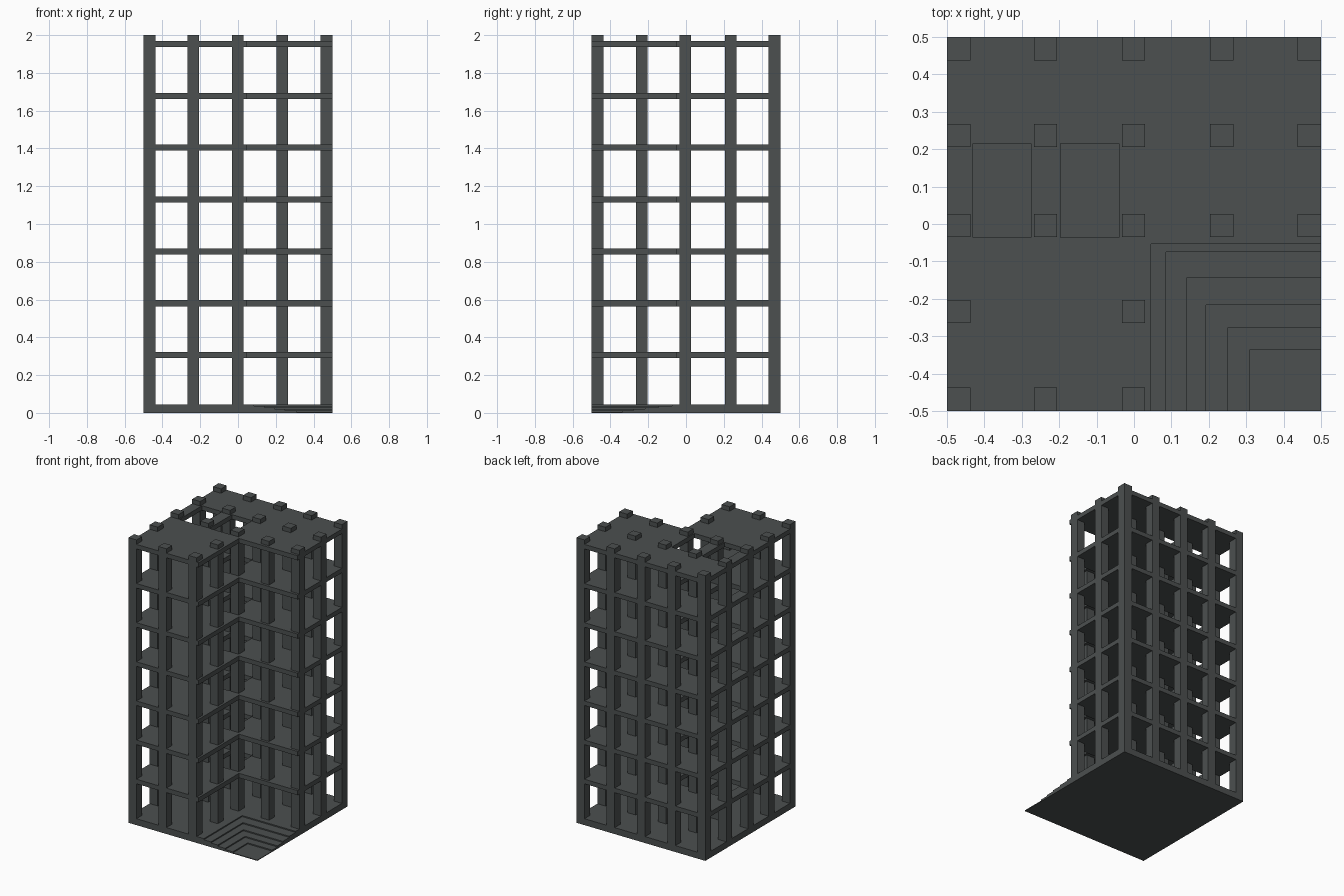
import bpy, bmesh

if "Cube" in bpy.data.objects:
    bpy.data.objects.remove(bpy.data.objects["Cube"])

mat = bpy.data.materials.new("dark concrete grey")
mat.diffuse_color = (0.072, 0.080, 0.080, 1)
mat.use_nodes = True
mat.node_tree.nodes["Principled BSDF"].inputs["Base Color"].default_value = mat.diffuse_color


def plate(name, xs, ys, keep, z0, z1):
    """Flat slab: grid cells accepted by keep(x, y), extruded from z0 to z1."""
    bm = bmesh.new()
    grid = {(i, j): bm.verts.new((x, y, z0))
            for i, x in enumerate(xs) for j, y in enumerate(ys)}
    for i in range(len(xs) - 1):
        for j in range(len(ys) - 1):
            if keep((xs[i] + xs[i + 1]) / 2, (ys[j] + ys[j + 1]) / 2):
                bm.faces.new([grid[i, j], grid[i + 1, j],
                              grid[i + 1, j + 1], grid[i, j + 1]])
    bmesh.ops.delete(bm, geom=[v for v in bm.verts if not v.link_faces],
                     context='VERTS')
    ext = bmesh.ops.extrude_face_region(bm, geom=bm.faces[:], use_keep_orig=True)
    for v in ext["geom"]:
        if isinstance(v, bmesh.types.BMVert):
            v.co.z = z1
    bmesh.ops.recalc_face_normals(bm, faces=bm.faces[:])
    me = bpy.data.meshes.new(name)
    bm.to_mesh(me)
    bm.free()
    me.materials.append(mat)
    ob = bpy.data.objects.new(name, me)
    bpy.context.collection.objects.link(ob)
    return ob


# Base slab with nested steps sinking into the front right corner
base_top = 0.045
steps = [(0.085, -0.075), (0.14, -0.145), (0.193, -0.217),
         (0.25, -0.278), (0.31, -0.335)]
bm = bmesh.new()
sx = [-0.5] + [s[0] for s in steps] + [0.5]
sy = [-0.5] + [s[1] for s in reversed(steps)] + [0.5]
for level in range(len(steps) + 1):
    def ring(x, y, n=level):
        return sum(x > a and y < b for a, b in steps) == n
    name = "base_slab" if level == 0 else f"corner_step_{level}"
    plate(name, sx, sy, ring, 0, base_top - 0.008 * level)

# L-shaped floors with two shaft openings each
fx = [-0.5, -0.43, -0.275, -0.197, -0.04, 0.045, 0.5]
fy = [-0.5, -0.053, -0.036, 0.215, 0.5]


def floor_cell(x, y):
    notch = x > 0.045 and y < -0.053
    shaft = -0.036 < y < 0.215 and (-0.43 < x < -0.275 or -0.197 < x < -0.04)
    return not (notch or shaft)


for k in range(7):
    z = 0.306 + k * 0.2745
    plate(f"floor_{k + 1}", fx, fy, floor_cell, z - 0.016, z + 0.016)

# Square columns on a five by five grid, left out of the notch
centres_x = [-0.4688, -0.2365, -0.0015, 0.2345, 0.4688]
centres_y = [-0.4688, -0.234, -0.004, 0.2365, 0.4688]
r = 0.0312
for i, x in enumerate(centres_x):
    for j, y in enumerate(centres_y):
        if (i > 2 and j < 2) or (i, j) == (1, 1) or (0 < i < 4 and j == 4 and i == 2):
            continue
        plate(f"column_{i + 1}_{j + 1}", [x - r, x + r], [y - r, y + r],
              lambda a, b: True, 0.01, 2.0)

# Back middle column
x, y = centres_x[2], centres_y[4]
plate("back_middle_column", [x - r, x + r], [y - r, y + r],
      lambda a, b: True, 0.01, 2.0)
